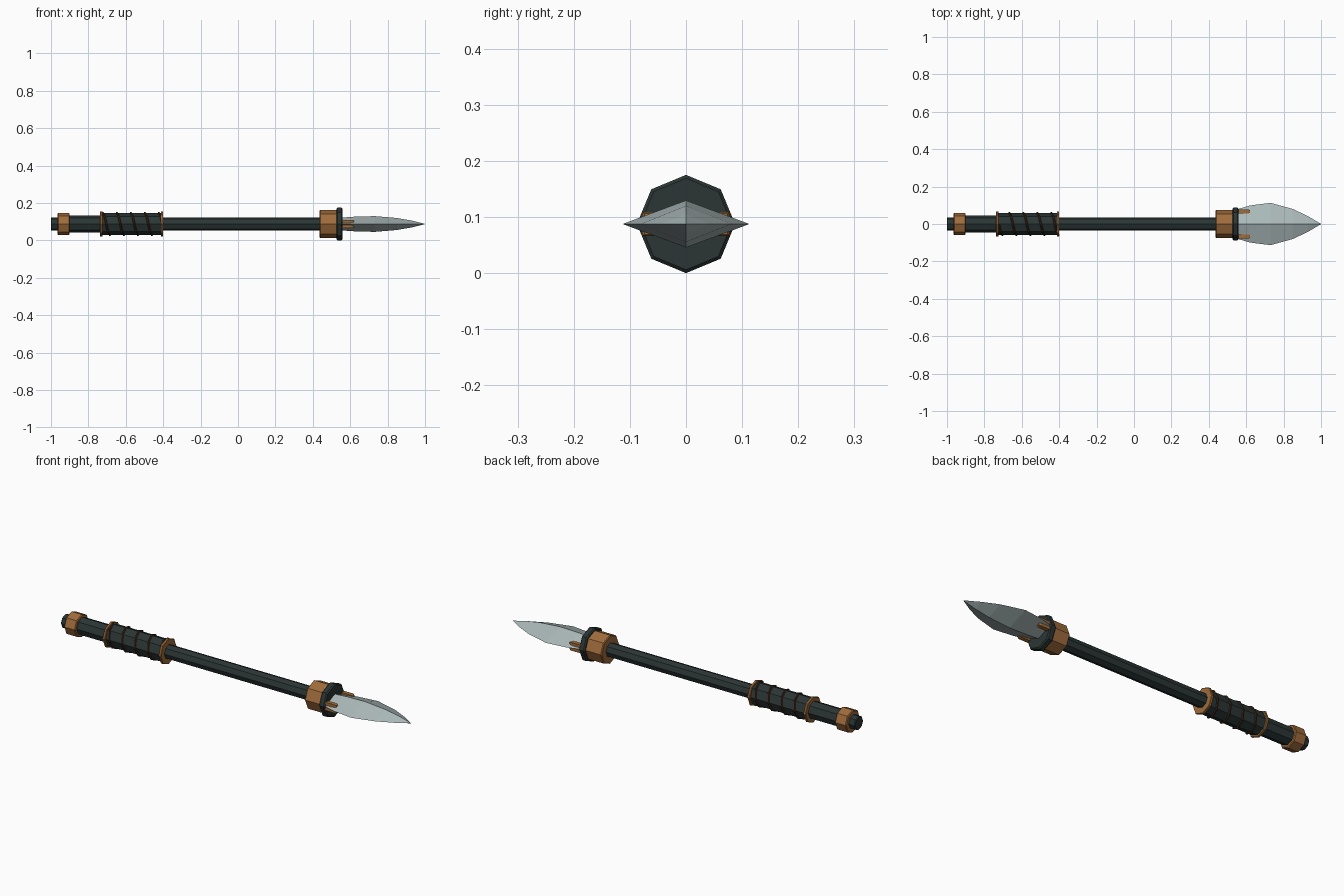
import bpy, bmesh, math
from mathutils import Vector

if "Cube" in bpy.data.objects:
    bpy.data.objects.remove(bpy.data.objects["Cube"])

CZ = 0.0875  # height of the spear axis


def material(name, rgb):
    m = bpy.data.materials.new(name)
    m.diffuse_color = (*[(c / 255) ** 2.2 for c in rgb], 1)
    m.use_nodes = True
    m.node_tree.nodes["Principled BSDF"].inputs["Base Color"].default_value = m.diffuse_color
    return m


DARK = material("dark wood", (47, 57, 56))
COPPER = material("copper", (158, 108, 62))
CORD = material("brown cord", (66, 46, 32))
STEEL = material("steel", (170, 184, 184))


def finish(name, bm, mat):
    bmesh.ops.recalc_face_normals(bm, faces=bm.faces)
    mesh = bpy.data.meshes.new(name)
    bm.to_mesh(mesh)
    bm.free()
    mesh.materials.append(mat)
    ob = bpy.data.objects.new(name, mesh)
    bpy.context.collection.objects.link(ob)
    return ob


def loft(name, rings, mat):
    """Skin closed rings of points, capping both ends."""
    bm = bmesh.new()
    rows = [[bm.verts.new(p) for p in ring] for ring in rings]
    for a, b in zip(rows, rows[1:]):
        n = len(a)
        for i in range(n):
            bm.faces.new((a[i], a[(i + 1) % n], b[(i + 1) % n], b[i]))
    bm.faces.new(rows[0])
    bm.faces.new(rows[-1])
    return finish(name, bm, mat)


def turned(name, profile, mat, sides=8):
    """Faceted part turned about the long axis from (x, radius) pairs."""
    rings = []
    for x, r in profile:
        angles = [2 * math.pi * i / sides for i in range(sides)]
        rings.append([(x, r * math.sin(a), CZ + r * math.cos(a)) for a in angles])
    return loft(name, rings, mat)


def band(name, x0, x1, r, mat, c=0.004):
    return turned(name, [(x0, r - c), (x0 + c, r), (x1 - c, r), (x1, r - c)], mat)


# Shaft, butt and grip
turned("shaft", [(-0.42, 0.036), (0.45, 0.036)], DARK)
band("butt_cap", -1.0, -0.95, 0.036, DARK)
band("butt_ring", -0.965, -0.9, 0.059, COPPER)
turned("rear_shaft", [(-0.91, 0.045), (-0.725, 0.045)], DARK)
turned("grip", [(-0.73, 0.058), (-0.41, 0.058)], DARK)
for label, x in (("rear", -0.737), ("front", -0.413)):
    band(label + "_grip_ring", x, x + 0.013, 0.067, COPPER, 0.002)

# Cord wound round the grip, following its eight facets
rings = []
turns, start, pitch = 4.25, -0.723, 0.075
for i in range(int(turns * 8) + 1):
    a = i * math.pi / 4
    out = Vector((0, -math.sin(a), math.cos(a)))
    centre = Vector((start + pitch * i / 8, 0, CZ)) + out * 0.059
    rings.append([centre + Vector((0.006 * math.cos(t), 0, 0)) + out * 0.006 * math.sin(t)
                  for t in [k * math.pi / 3 for k in range(6)]])
loft("grip_cord", rings, CORD)

# Collar and guard behind the blade
band("collar", 0.437, 0.532, 0.075, COPPER)
band("guard", 0.527, 0.56, CZ, DARK, 0.006)

# Diamond-section blade: (x, half width, half thickness)
stations = [(0.55, 0.078, 0.034), (0.62, 0.099, 0.039), (0.73, 0.113, 0.042),
            (0.85, 0.08, 0.032), (0.93, 0.042, 0.018), (1.0, 0.0005, 0.0005)]
loft("blade", [[(x, w, CZ), (x, 0, CZ + t), (x, -w, CZ), (x, 0, CZ - t)]
               for x, w, t in stations], STEEL)

# Prongs clamping the blade above and below on each side
for side, sy in (("left", 1), ("right", -1)):
    for level, sz in (("upper", 1), ("lower", -1)):
        y, z = sy * 0.067, CZ + sz * 0.0135
        loft(f"{side}_{level}_prong",
             [[(x, y + dy * h, z + dz * h * 0.7)
               for dy, dz in ((-1, -1), (1, -1), (1, 1), (-1, 1))]
              for x, h in ((0.55, 0.011), (0.612, 0.011), (0.62, 0.007))], COPPER)
